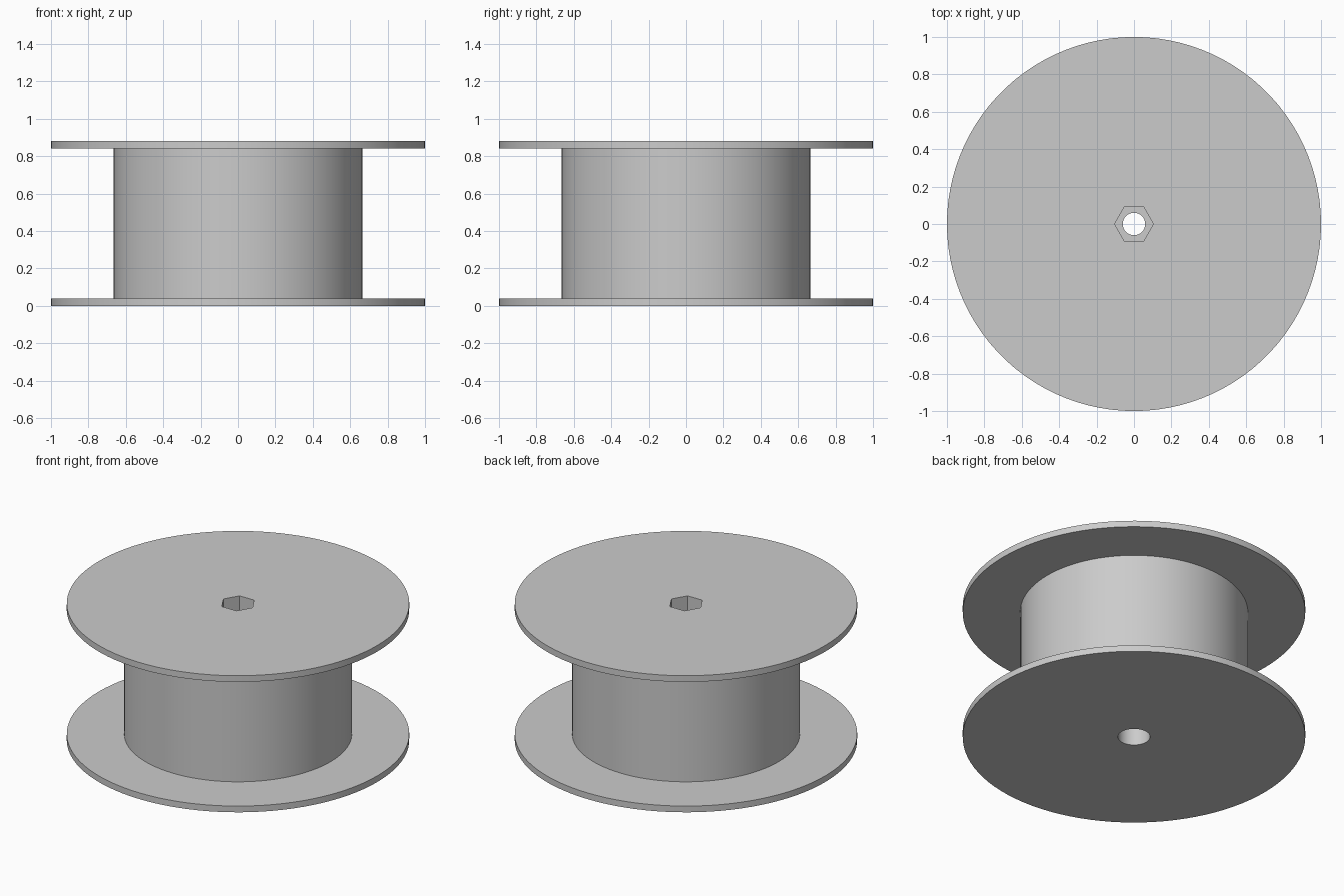
import bpy
import bmesh
from math import cos, sin, tau, radians

SIDES = 100
HEIGHT = 0.88
FLANGE_T = 0.04
FLANGE_R = 1.0
CORE_R = 0.665

cube = bpy.data.objects.get("Cube")
if cube:
    bpy.data.objects.remove(cube, do_unlink=True)

grey = bpy.data.materials.new("plain_grey")
grey.use_nodes = True
grey.diffuse_color = (0.6, 0.6, 0.6, 1)
grey.node_tree.nodes["Principled BSDF"].inputs["Base Color"].default_value = (0.6, 0.6, 0.6, 1)


def lathe(name, profile, sides):
    """Closed solid from (radius, height) points listed bottom to top."""
    bm = bmesh.new()
    rings = [[bm.verts.new((r * cos(tau * i / sides), r * sin(tau * i / sides), z))
              for i in range(sides)] for r, z in profile]
    for low, high in zip(rings, rings[1:]):
        for i in range(sides):
            j = (i + 1) % sides
            bm.faces.new((low[i], low[j], high[j], high[i]))
    bm.faces.new(rings[0][::-1])
    bm.faces.new(rings[-1])
    mesh = bpy.data.meshes.new(name)
    bm.to_mesh(mesh)
    bm.free()
    mesh.materials.append(grey)
    obj = bpy.data.objects.new(name, mesh)
    bpy.context.collection.objects.link(obj)
    return obj


# Spool: two wide flanges joined by a thick core
top_flange = HEIGHT - FLANGE_T
spool = lathe("spool", [
    (FLANGE_R, 0), (FLANGE_R, FLANGE_T), (CORE_R, FLANGE_T),
    (CORE_R, top_flange), (FLANGE_R, top_flange), (FLANGE_R, HEIGHT)], SIDES)

# Axle bore, round recess underneath and hexagonal pocket on top
cutters = [
    lathe("axle_bore_cutter", [(0.06, -0.1), (0.06, HEIGHT + 0.1)], 48),
    lathe("round_recess_cutter", [(0.094, -0.1), (0.094, 0.13)], 48),
    lathe("hex_pocket_cutter", [(0.104, HEIGHT - 0.12), (0.104, HEIGHT + 0.1)], 6),
]
bpy.ops.object.select_all(action="DESELECT")
spool.select_set(True)
bpy.context.view_layer.objects.active = spool
for cutter in cutters:
    cutter.hide_render = True
    cut = spool.modifiers.new(cutter.name, "BOOLEAN")
    cut.operation = "DIFFERENCE"
    cut.solver = "EXACT"
    cut.object = cutter
    bpy.ops.object.modifier_apply(modifier=cut.name)
    bpy.data.objects.remove(cutter, do_unlink=True)

bpy.ops.object.shade_smooth_by_angle(angle=radians(30))
